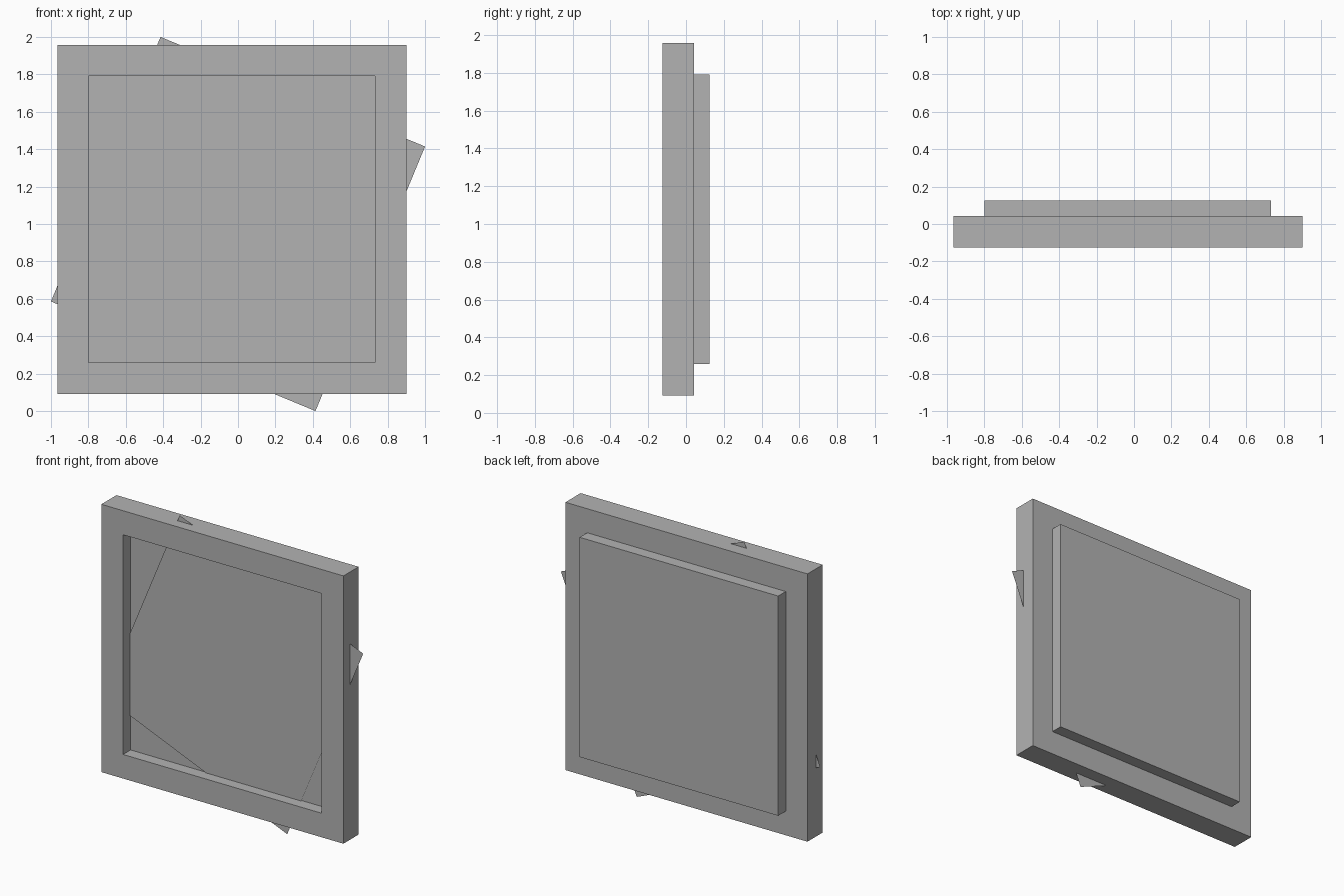
import bpy, bmesh, math
from mathutils import Matrix

if "Cube" in bpy.data.objects:
    bpy.data.objects.remove(bpy.data.objects["Cube"])

CX, CZ = -0.033, 1.025      # centre of frame and panel
OUTER, INNER = 1.866, 1.531  # side lengths
DEPTH = 0.167

grey = bpy.data.materials.new("plain grey")
grey.diffuse_color = (0.45, 0.45, 0.45, 1)
grey.use_nodes = True
grey.node_tree.nodes["Principled BSDF"].inputs["Base Color"].default_value = grey.diffuse_color


def finish(name, bm):
    bmesh.ops.recalc_face_normals(bm, faces=bm.faces)
    mesh = bpy.data.meshes.new(name)
    bm.to_mesh(mesh)
    bm.free()
    mesh.materials.append(grey)
    obj = bpy.data.objects.new(name, mesh)
    bpy.context.collection.objects.link(obj)
    return obj


def square_loop(bm, size, y):
    h = size / 2
    return [bm.verts.new((CX + sx * h, y, CZ + sz * h))
            for sx, sz in ((-1, -1), (1, -1), (1, 1), (-1, 1))]


# Outer frame: four square loops bridged into a closed ring
bm = bmesh.new()
y0, y1 = -0.125, -0.125 + DEPTH
loops = [square_loop(bm, s, y) for s, y in
         ((OUTER, y0), (OUTER, y1), (INNER, y1), (INNER, y0))]
for a, b in zip(loops, loops[1:] + loops[:1]):
    for i in range(4):
        j = (i + 1) % 4
        bm.faces.new((a[i], a[j], b[j], b[i]))
finish("frame", bm)

# Backing panel: fills the opening and sticks out at the back
bm = bmesh.new()
bmesh.ops.create_cube(bm, size=1)
bmesh.ops.scale(bm, vec=(INNER, DEPTH, INNER), verts=bm.verts)
bmesh.ops.translate(bm, vec=(CX, 0.125 - DEPTH / 2, CZ), verts=bm.verts)
finish("back_panel", bm)

# Picture sheet: flat tilted square whose corners poke through the frame
bm = bmesh.new()
bmesh.ops.create_grid(bm, x_segments=1, y_segments=1, size=INNER / 2)
bmesh.ops.rotate(bm, matrix=Matrix.Rotation(math.radians(90), 3, 'X'), verts=bm.verts)
bmesh.ops.rotate(bm, matrix=Matrix.Rotation(math.radians(22.5), 3, 'Y'), verts=bm.verts)
bmesh.ops.translate(bm, vec=(0, -0.05, 1.0), verts=bm.verts)
sheet = finish("picture_sheet", bm)
if sheet.data.polygons[0].normal.y > 0:
    sheet.data.flip_normals()
